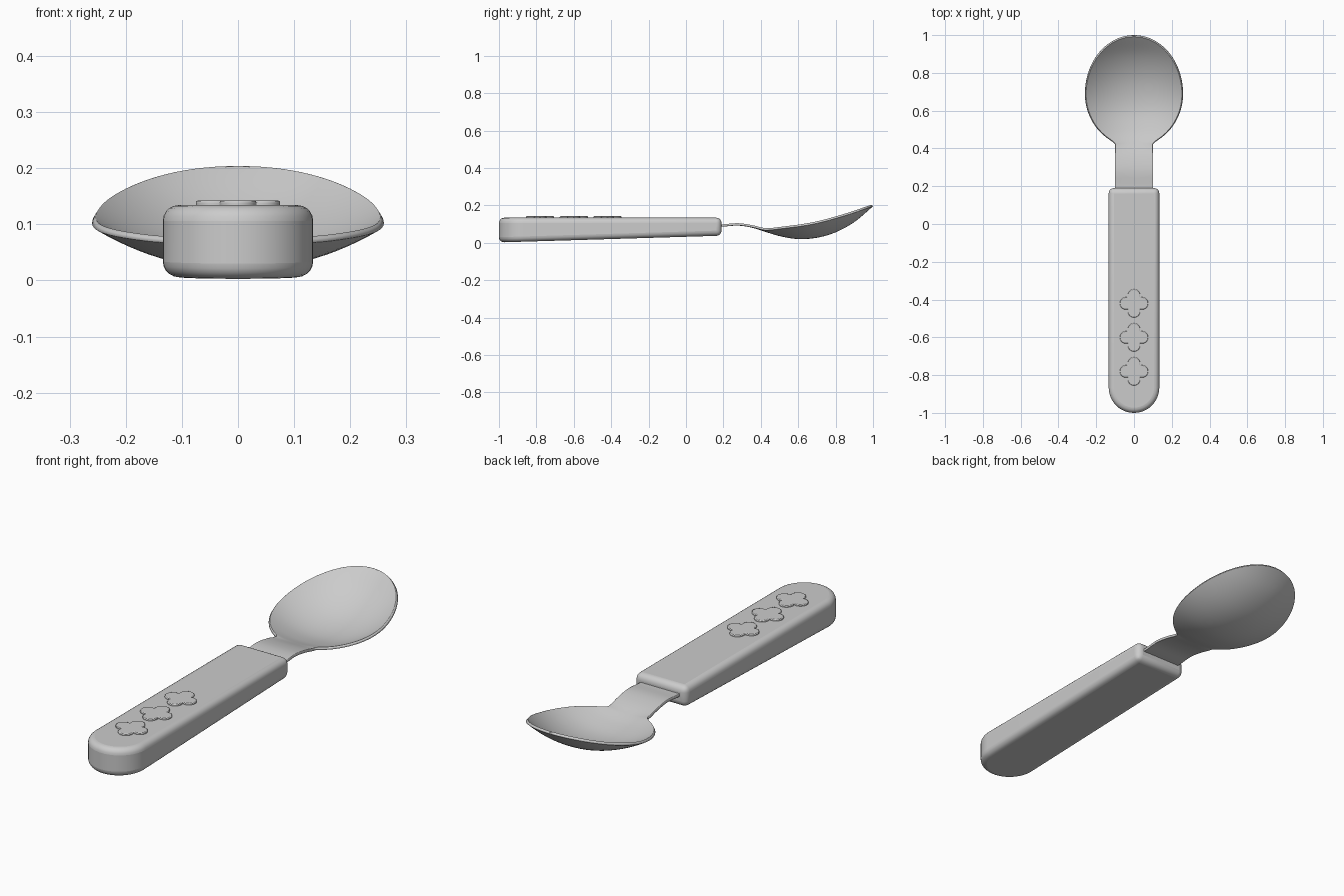
import bpy, bmesh, math

cube = bpy.data.objects.get("Cube")
if cube:
    bpy.data.objects.remove(cube, do_unlink=True)

grey = bpy.data.materials.new("plain_grey")
grey.use_nodes = True
grey.diffuse_color = (0.6, 0.6, 0.6, 1)
grey.node_tree.nodes["Principled BSDF"].inputs["Base Color"].default_value = (0.6, 0.6, 0.6, 1)


def add_object(name, bm):
    mesh = bpy.data.meshes.new(name)
    bm.to_mesh(mesh)
    bm.free()
    obj = bpy.data.objects.new(name, mesh)
    bpy.context.collection.objects.link(obj)
    mesh.materials.append(grey)
    return obj


def smooth(obj, degrees):
    bpy.ops.object.select_all(action='DESELECT')
    obj.select_set(True)
    bpy.context.view_layer.objects.active = obj
    bpy.ops.object.shade_smooth_by_angle(angle=math.radians(degrees))


def prism(name, outline, bottom, top, bevel, segments):
    """Closed outline between a bottom height rule and a flat top."""
    bm = bmesh.new()
    low = [bm.verts.new((x, y, bottom(y))) for x, y in outline]
    high = [bm.verts.new((x, y, top)) for x, y in outline]
    bm.faces.new(low[::-1])
    bm.faces.new(high)
    for i in range(len(outline)):
        j = (i + 1) % len(outline)
        bm.faces.new((low[i], low[j], high[j], high[i]))
    obj = add_object(name, bm)
    mod = obj.modifiers.new("rounded_edges", 'BEVEL')
    mod.width = bevel
    mod.segments = segments
    mod.limit_method = 'ANGLE'
    mod.angle_limit = math.radians(40)
    mod.harden_normals = False
    smooth(obj, 35)
    return obj


def curve(keys, y):
    """Smooth height along the length through (y, z) keys."""
    def slope(i):
        a, b = keys[max(i - 1, 0)], keys[min(i + 1, len(keys) - 1)]
        return (b[1] - a[1]) / (b[0] - a[0])
    i = max(k for k in range(len(keys) - 1) if k == 0 or keys[k][0] <= y)
    (y0, z0), (y1, z1) = keys[i], keys[i + 1]
    d = y1 - y0
    t = (y - y0) / d
    return ((2*t**3 - 3*t**2 + 1) * z0 + (t**3 - 2*t**2 + t) * d * slope(i)
            + (3*t**2 - 2*t**3) * z1 + (t**3 - t**2) * d * slope(i + 1))


# Handle: round front end, square back end, underside rising to the back
HALF = 0.134
arc = [math.pi * (1 + k / 24) for k in range(25)]
outline = [(HALF * math.cos(a), -1 + HALF + HALF * math.sin(a)) for a in arc]
outline += [(HALF, 0.19), (-HALF, 0.19)]
prism("handle", outline, lambda y: 0.002 + 0.036 * (y + 1) / 1.19, 0.134, 0.028, 5)

# Three raised clovers on the handle
OFFSET, PETAL = 0.042, 0.033
for number, cy in enumerate((-0.78, -0.60, -0.42), 1):
    outline = []
    for k in range(64):
        a = math.tau * k / 64
        p = (a + math.pi / 4) % (math.pi / 2) - math.pi / 4
        r = OFFSET * math.cos(p) + math.sqrt(PETAL**2 - (OFFSET * math.sin(p))**2)
        outline.append((r * math.cos(a), cy + r * math.sin(a)))
    prism(f"clover_{number}", outline, lambda y: 0.125, 0.142, 0.003, 2)

# Neck and bowl: one curved sheet given thickness
CENTRE = [(0.1, 0.086), (0.2, 0.087), (0.28, 0.092), (0.36, 0.079), (0.42, 0.06),
          (0.5, 0.036), (0.6, 0.02), (0.7, 0.027), (0.8, 0.056), (0.9, 0.111), (1, 0.195)]
RIM = [(0.1, 0.086), (0.2, 0.087), (0.28, 0.093), (0.36, 0.081), (0.42, 0.067),
       (0.5, 0.074), (0.68, 0.1), (0.85, 0.145), (1, 0.195)]


def half_width(y):
    d = (y - 0.69) / (0.31 if y > 0.69 else 0.28)
    e = 0.26 * math.sqrt(max(0, 1 - d * d))
    if y > 0.69:
        return max(e, 0.004)
    return (0.1**8 + e**8) ** (1 / 8)


stations = [0.12 + 0.025 * k for k in range(12)]
stations += [0.71 - 0.29 * math.cos(math.pi * k / 40) for k in range(41)]
COLS = 32
bm = bmesh.new()
rows = []
for y in stations:
    w, c, r = half_width(y), curve(CENTRE, y), curve(RIM, y)
    row = []
    for k in range(COLS + 1):
        s = -math.cos(math.pi * k / COLS)
        row.append(bm.verts.new((w * s, y, c + (r - c) * abs(s) ** 2.1)))
    rows.append(row)
for a, b in zip(rows, rows[1:]):
    for k in range(COLS):
        bm.faces.new((a[k], a[k + 1], b[k + 1], b[k]))
bowl = add_object("neck_and_bowl", bm)
mod = bowl.modifiers.new("thickness", 'SOLIDIFY')
mod.thickness = 0.012
mod.offset = 1
smooth(bowl, 40)
